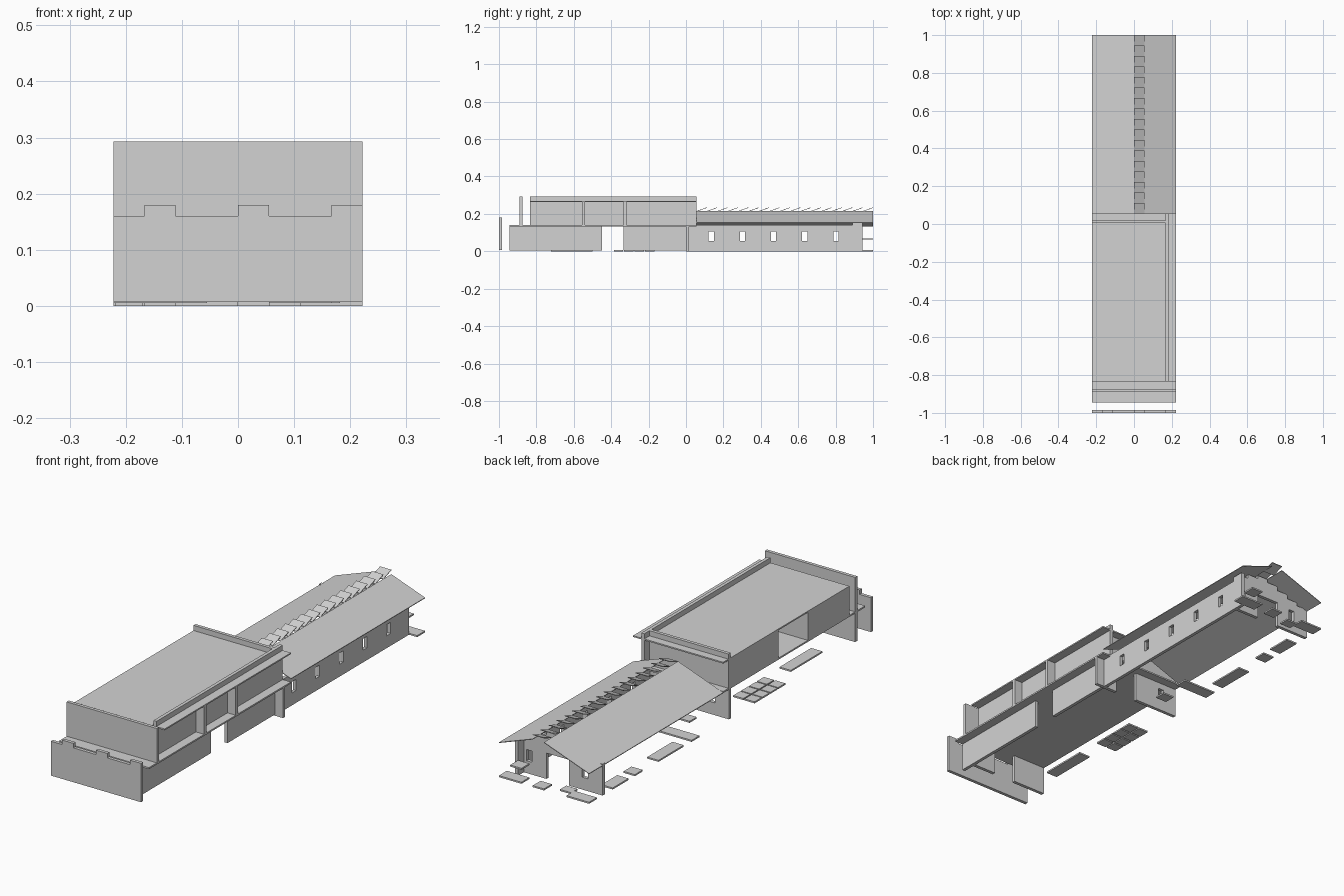
import bpy, bmesh
from mathutils import Matrix, Vector

if "Cube" in bpy.data.objects:
    bpy.data.objects.remove(bpy.data.objects["Cube"])

U = 1 / 18        # building module
W = 4 * U         # half width
T = 0.015         # wall thickness
DECK = 0.14       # top of the ground storey
ROOF = 0.27       # top of the upper storey
CREST = 0.293     # parapet top
SLOPE = 0.36

stone = bpy.data.materials.new("light_grey_stone")
stone.use_nodes = True
grey = (0.65, 0.65, 0.65, 1)
stone.diffuse_color = grey
stone.node_tree.nodes["Principled BSDF"].inputs["Base Color"].default_value = grey


def finish(name, bm):
    mesh = bpy.data.meshes.new(name)
    bmesh.ops.recalc_face_normals(bm, faces=bm.faces)
    bm.to_mesh(mesh)
    bm.free()
    mesh.materials.append(stone)
    obj = bpy.data.objects.new(name, mesh)
    bpy.context.collection.objects.link(obj)
    return obj


def boxes(name, parts):
    """One object from (x0, x1, y0, y1, z0, z1) blocks."""
    bm = bmesh.new()
    for x0, x1, y0, y1, z0, z1 in parts:
        centre = Vector((x0 + x1, y0 + y1, z0 + z1)) / 2
        size = Matrix.Diagonal((x1 - x0, y1 - y0, z1 - z0, 1))
        bmesh.ops.create_cube(bm, size=1, matrix=Matrix.Translation(centre) @ size)
    return finish(name, bm)


def wall_x(name, y, spans):
    """Wall running along x, made of (x0, x1, z0, z1) spans."""
    return boxes(name, [(a, b, y, y + T, lo, hi) for a, b, lo, hi in spans])


def wall_y(name, x, spans):
    """Wall running along y, made of (y0, y1, z0, z1) spans."""
    return boxes(name, [(x, x + T, a, b, lo, hi) for a, b, lo, hi in spans])


def windowed(start, end, centres, top, half=0.014, sill=0.055, head=0.105):
    """Spans of a wall with a row of windows."""
    spans, edge = [], start
    for c in centres:
        spans += [(edge, c - half, 0, top), (c - half, c + half, 0, sill),
                  (c - half, c + half, head, top)]
        edge = c + half
    return spans + [(edge, end, 0, top)]


def sheet(name, quads, depth=0.003):
    """Thin plates from four corner points each."""
    bm = bmesh.new()
    for q in quads:
        low = [bm.verts.new(Vector(p) - Vector((0, 0, depth))) for p in q]
        high = [bm.verts.new(p) for p in q]
        bm.faces.new(low)
        bm.faces.new(high)
        for i in range(4):
            j = (i + 1) % 4
            bm.faces.new((low[i], low[j], high[j], high[i]))
    return finish(name, bm)


IN = 3 * U        # inner face of the recessed side walls

# Crenellated front wall
wall_x("front_wall", -1, [(-W, W, 0.007, 0.16)] +
       [(m * U, (m + 1) * U, 0.16, 0.18) for m in (-3, 0, 3)])

# Ground storey walls
wall_y("front_side_wall", IN, [(-17 * U, -0.45, 0.005, DECK - 0.005)])
wall_y("middle_side_wall", IN, [(-6 * U, 0, 0.005, DECK - 0.005)])
wall_x("front_cross_wall", -16 * U, [(-W, -U, 0.005, DECK), (U, IN, 0.005, DECK)])
wall_x("middle_cross_wall", 0,
       windowed(-W, 0, [-0.14], DECK - 0.005) + [(2 * U, W, 0, DECK - 0.005)])

# Long hall wall with five windows
hall = windowed(0.01, 17 * U, [3 * U * i + 0.135 for i in range(5)], DECK)
wall_y("hall_side_wall", IN, hall + [(16 * U, 17 * U, DECK, 0.16)])

# Stepped gable wall with a door and two windows
gable = windowed(-W, -U, [-0.135], DECK) + windowed(U, IN, [0.14], DECK)
gable += [(-U, U, 0.115, DECK)]
for i in range(1, 4):
    gable.append(((i - 4) * U, (i - 3) * U, DECK, 0.135 + SLOPE * U * i))
gable += [(0, U, DECK, 0.21), (U, 2 * U, DECK, 0.195), (2 * U, IN, DECK, 0.175)]
wall_x("gable_wall", 16 * U, gable)

# Upper floor and flat roof
boxes("upper_floor", [(-W, W, -17 * U, U, DECK - 0.007, DECK)])
boxes("flat_roof", [(-W, W, -15 * U, U, ROOF - 0.006, ROOF)])
boxes("roof_parapet", [(IN, IN + T, -15 * U, U, ROOF, CREST),
                       (-W, IN, 0.004, 0.004 + T, ROOF, CREST)])

# Upper storey walls
top = ROOF - 0.006
wall_x("upper_front_wall", -16 * U, [(-W, W, DECK, CREST)])
wall_x("upper_back_wall", 0.004, [(-W, IN, DECK, top)])
wall_y("upper_left_wall", IN, [(-15 * U, U, DECK, top)])
wall_y("upper_right_wall", -W, [(-15 * U, -10 * U, DECK, top), (-6 * U, 0.004, DECK, top)])
for n, y in enumerate((-10 * U, -6 * U)):
    wall_x(f"upper_partition_{n + 1}", y, [(-W, W, DECK, top)])

# Pitched hall roof with an open ridge
ridge = 0.135 + SLOPE * W
eave = ridge - SLOPE * IN
sheet("hall_roof_right", [[(-W, U, 0.135), (0, U, ridge), (0, 1, ridge), (-W, 1, 0.135)]])
sheet("hall_roof_left", [[(U, U, ridge), (W, U, eave), (W, 1, eave), (U, 1, ridge)]])

# Tilted ridge tiles
sheet("ridge_tiles", [[(0, i * U, ridge), (U, i * U, ridge),
                       (U, (i + 1) * U, ridge + 0.02), (0, (i + 1) * U, ridge + 0.02)]
                      for i in range(1, 18)])

# Paving slabs on the ground, in modules (x0, x1, y0, y1)
paving = [(-3, -2, -13, -9), (-4, -1, 4, 5), (-2, -1, 1.5, 2.4), (-4, -3, 6, 9.2),
          (-4, -3, 11.2, 12.2), (-4, -3, 13, 15), (-4, -3, 17, 18), (-3, -2, 17, 18),
          (-2, -1, 16.6, 17.4), (0, 1, 17, 18), (2, 3, 17, 18), (3, 4, 17, 18)]
for i in range(4):
    for x in (-4, -3):
        paving.append((x + 0.05, x + 0.95, i - 6.95, i - 6.05))
boxes("paving_slabs", [(a * U, b * U, c * U, d * U, 0, 0.007) for a, b, c, d in paving])

# Small shelf outside the gable
boxes("gable_shelf", [(2 * U, IN, 17 * U, 1, 0.062, 0.069)])
